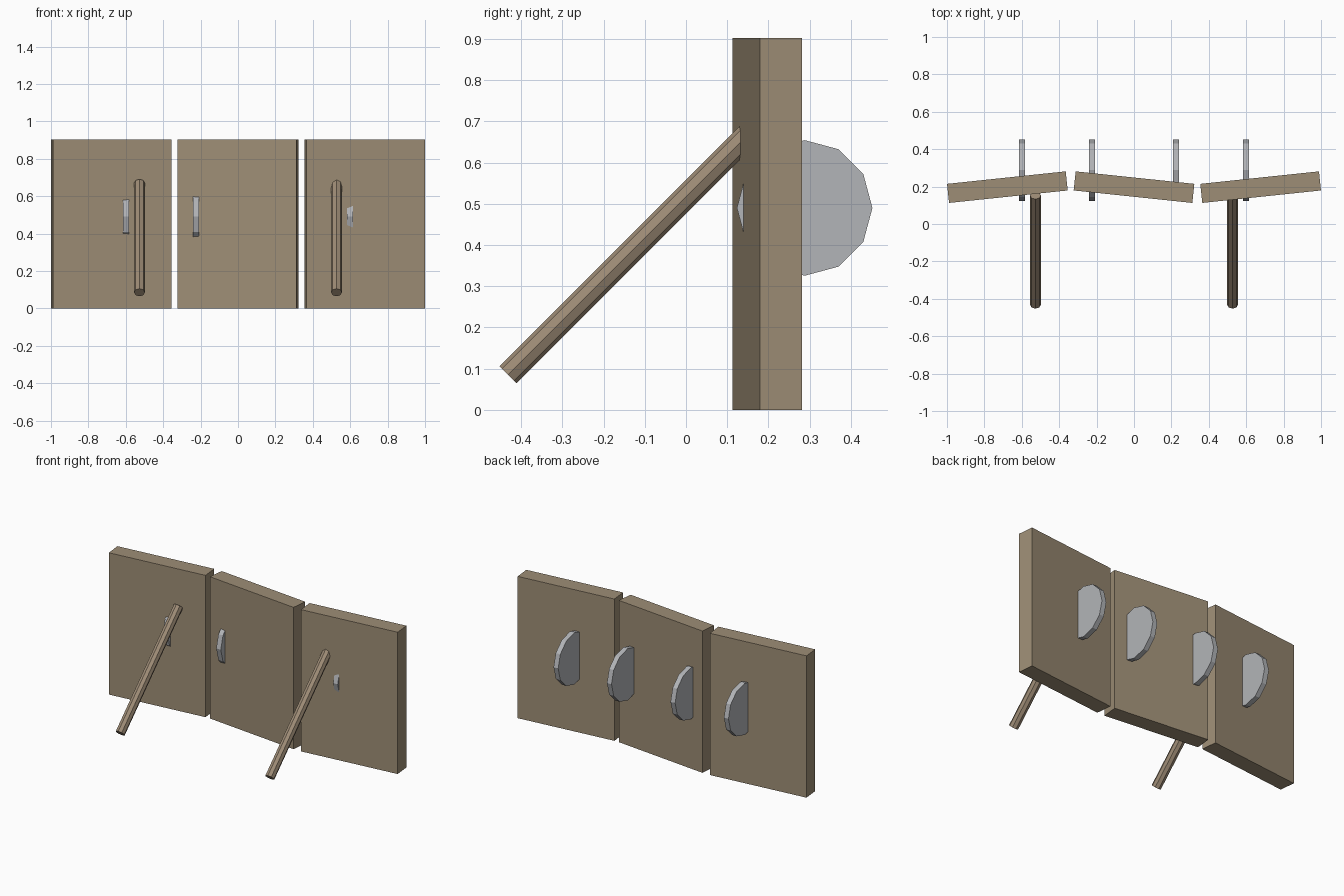
import bpy
import math
from mathutils import Vector

if "Cube" in bpy.data.objects:
    bpy.data.objects.remove(bpy.data.objects["Cube"])


def material(name, color):
    mat = bpy.data.materials.new(name)
    mat.diffuse_color = (*color, 1)
    mat.use_nodes = True
    mat.node_tree.nodes["Principled BSDF"].inputs["Base Color"].default_value = mat.diffuse_color
    return mat


wood = material("wood", (0.34, 0.27, 0.18))
pole_wood = material("pole_wood", (0.34, 0.26, 0.18))
metal = material("metal", (0.45, 0.46, 0.48))


def finish(name, mat):
    obj = bpy.context.object
    obj.name = name
    obj.data.materials.append(mat)
    return obj


# Three upright boards, alternately angled in a shallow zigzag
W, T, H = 0.638, 0.1025, 0.903
TILT = math.radians(6)
for side, x, angle in (("left", -0.677, TILT), ("middle", 0, -TILT), ("right", 0.677, TILT)):
    bpy.ops.mesh.primitive_cube_add(size=1, location=(x, 0.197, H / 2), rotation=(0, 0, angle))
    board = finish(f"{side}_board", wood)
    board.scale = (W, T, H)

# Twelve-sided discs set through the boards
for i, x in enumerate((-0.6, -0.224, 0.224, 0.6), 1):
    bpy.ops.mesh.primitive_cylinder_add(vertices=12, radius=0.1645, depth=0.032,
                                        location=(x, 0.288, 0.49),
                                        rotation=(0, math.pi / 2, 0))
    finish(f"disc_{i}", metal)

# Eight-sided slanted support poles
low, high = Vector((0, -0.432, 0.085)), Vector((0, 0.153, 0.67))
for side, x in (("left", -0.527), ("right", 0.527)):
    mid = (low + high) / 2
    bpy.ops.mesh.primitive_cylinder_add(vertices=8, radius=0.029, depth=(high - low).length,
                                        location=(x, mid.y, mid.z),
                                        rotation=(-math.pi / 4, 0, 0))
    finish(f"{side}_support_pole", pole_wood)
